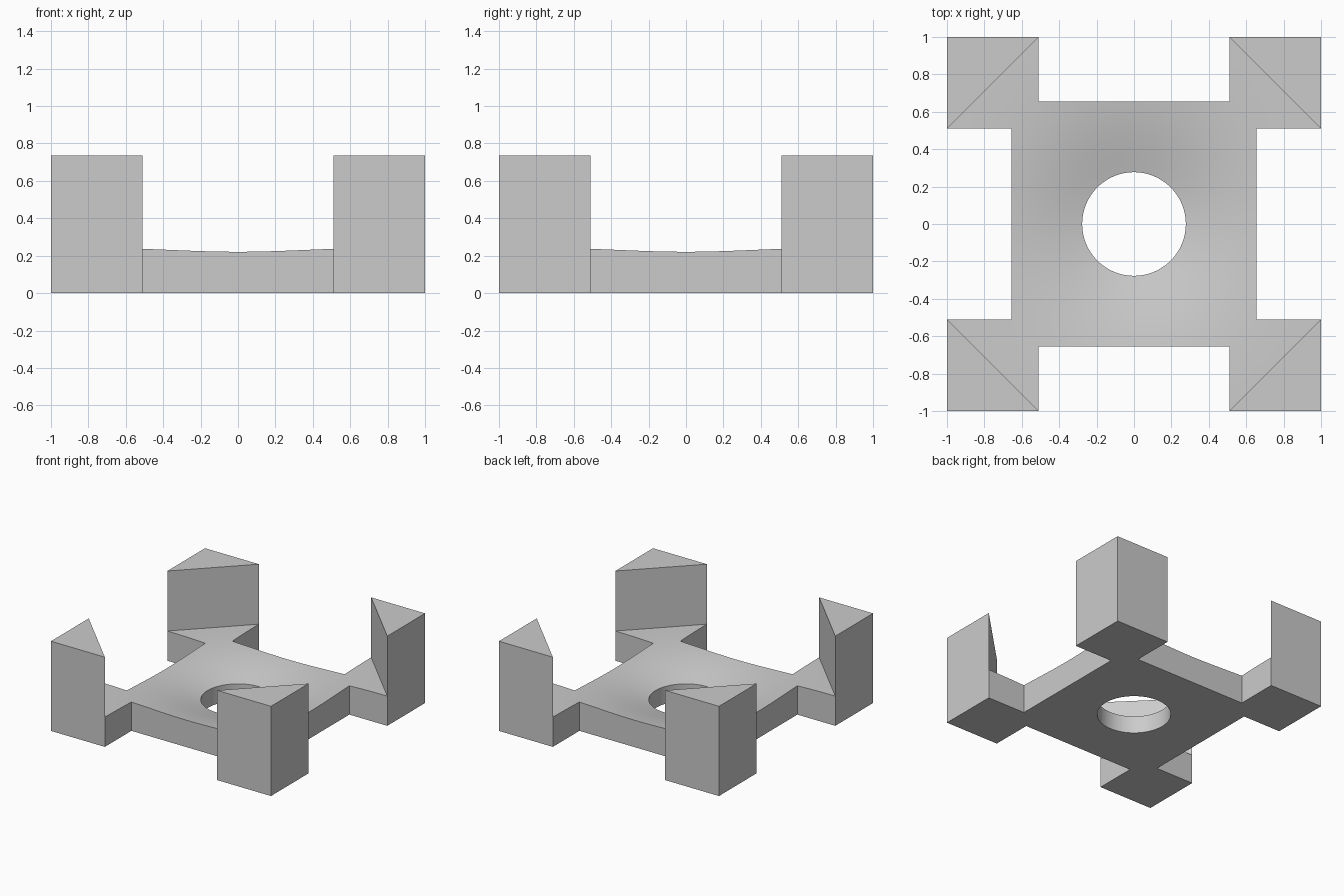
import bpy
import bmesh
import math

cube = bpy.data.objects.get("Cube")
if cube:
    bpy.data.objects.remove(cube, do_unlink=True)

FOOT, PLATE, TOP, RIM = 0.51, 0.655, 0.737, 0.245
HOLE = 0.277

grey = bpy.data.materials.new("plain grey")
grey.use_nodes = True
colour = (0.6, 0.6, 0.6, 1)
grey.diffuse_color = colour
grey.node_tree.nodes["Principled BSDF"].inputs["Base Color"].default_value = colour


def dish(x, y):
    """Height of the sunken upper surface."""
    return RIM - 0.14 * math.exp(-4.1 * (x * x + y * y))


def add_object(name, bm):
    bmesh.ops.recalc_face_normals(bm, faces=bm.faces[:])
    mesh = bpy.data.meshes.new(name)
    bm.to_mesh(mesh)
    bm.free()
    mesh.materials.append(grey)
    obj = bpy.data.objects.new(name, mesh)
    bpy.context.collection.objects.link(obj)
    return obj


def steps(a, b, n):
    return [a + (b - a) * i / n for i in range(n)]


# Plate with four square feet: grid top following the dish, extruded to the floor
half = steps(0, FOOT, 12) + steps(FOOT, PLATE, 4) + steps(PLATE, 1, 6) + [1]
coords = [-c for c in reversed(half[1:])] + half
bm = bmesh.new()
grid = [[bm.verts.new((x, y, dish(x, y))) for x in coords] for y in coords]
for j in range(len(coords) - 1):
    for i in range(len(coords) - 1):
        cx = abs(coords[i] + coords[i + 1]) / 2
        cy = abs(coords[j] + coords[j + 1]) / 2
        if max(cx, cy) < PLATE or min(cx, cy) > FOOT:
            bm.faces.new((grid[j][i], grid[j][i + 1],
                          grid[j + 1][i + 1], grid[j + 1][i]))
bmesh.ops.delete(bm, geom=[v for v in bm.verts if not v.link_faces], context='VERTS')
ext = bmesh.ops.extrude_face_region(bm, geom=bm.faces[:], use_keep_orig=True)
for v in ext["geom"]:
    if isinstance(v, bmesh.types.BMVert):
        v.co.z = 0
base = add_object("base_plate", bm)

# Round centre hole
bm = bmesh.new()
bmesh.ops.create_cone(bm, cap_ends=True, segments=96, radius1=HOLE, radius2=HOLE, depth=2)
cutter = add_object("hole_cutter", bm)
cutter.hide_render = True
cut = base.modifiers.new("centre_hole", 'BOOLEAN')
cut.operation = 'DIFFERENCE'
cut.solver = 'EXACT'
cut.object = cutter
bpy.context.view_layer.objects.active = base
base.select_set(True)
bpy.ops.object.modifier_apply(modifier=cut.name)
bpy.data.objects.remove(cutter, do_unlink=True)
bpy.ops.object.shade_smooth_by_angle(angle=math.radians(30))

# Triangular corner posts standing on the outer half of each foot
for sx, side in ((1, "left"), (-1, "right")):
    for sy, end in ((-1, "front"), (1, "back")):
        bm = bmesh.new()
        outline = [(1, FOOT), (1, 1), (FOOT, 1)]
        low = [bm.verts.new((sx * x, sy * y, RIM - 0.01)) for x, y in outline]
        high = [bm.verts.new((sx * x, sy * y, TOP)) for x, y in outline]
        bm.faces.new(low)
        bm.faces.new(high)
        for i in range(3):
            k = (i + 1) % 3
            bm.faces.new((low[i], low[k], high[k], high[i]))
        add_object(f"{end}_{side}_post", bm)
